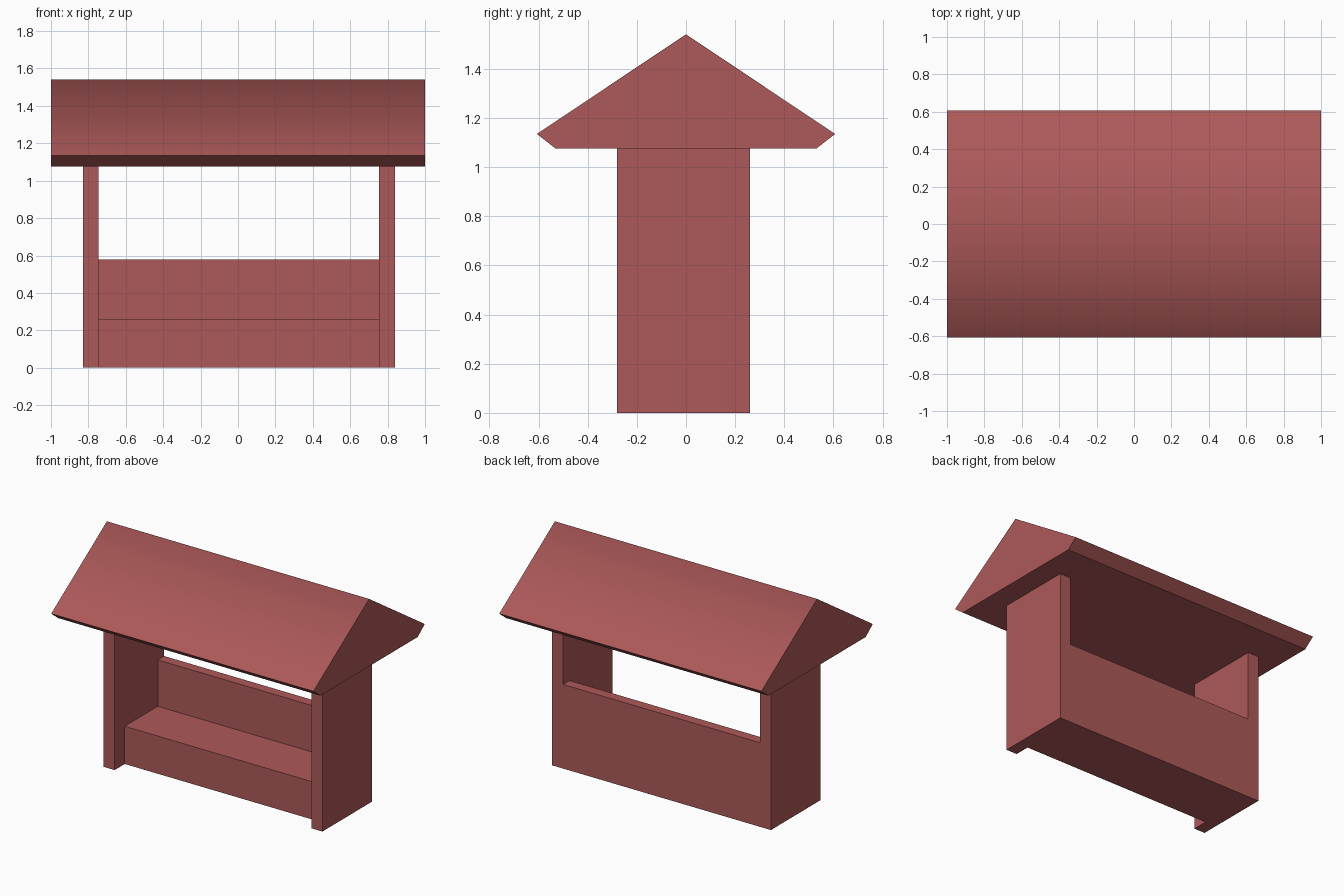
import bpy, bmesh

cube = bpy.data.objects.get("Cube")
if cube:
    bpy.data.objects.remove(cube, do_unlink=True)

# Single painted colour
paint = bpy.data.materials.new("dusty_red")
paint.use_nodes = True
colour = (0.42, 0.10, 0.10, 1)
paint.diffuse_color = colour
paint.node_tree.nodes["Principled BSDF"].inputs["Base Color"].default_value = colour


def extrude_profile(name, profile, x0, x1):
    """Extrude a closed (y, z) profile along x from x0 to x1."""
    bm = bmesh.new()
    face = bm.faces.new([bm.verts.new((x0, y, z)) for y, z in profile])
    result = bmesh.ops.extrude_face_region(bm, geom=[face])
    moved = [v for v in result["geom"] if isinstance(v, bmesh.types.BMVert)]
    bmesh.ops.translate(bm, verts=moved, vec=(x1 - x0, 0, 0))
    bmesh.ops.recalc_face_normals(bm, faces=bm.faces)
    mesh = bpy.data.meshes.new(name)
    bm.to_mesh(mesh)
    bm.free()
    mesh.materials.append(paint)
    obj = bpy.data.objects.new(name, mesh)
    bpy.context.collection.objects.link(obj)
    return obj


FRONT, BACK, EAVE, RIDGE = -0.28, 0.26, 1.075, 1.54

# Side walls
wall = [(FRONT, 0), (BACK, 0), (BACK, EAVE), (FRONT, EAVE)]
extrude_profile("right_wall", wall, -0.83, -0.745)
extrude_profile("left_wall", wall, 0.755, 0.84)

# Bench seat with its low back panel
bench = [(-0.17, 0), (BACK, 0), (BACK, 0.58), (0.19, 0.58), (0.19, 0.26), (-0.17, 0.26)]
extrude_profile("bench", bench, -0.745, 0.755)

# Gable roof with undercut eaves
half_roof = [(0.53, EAVE), (0.607, 1.135)]
roof = extrude_profile(
    "roof",
    half_roof + [(0, RIDGE)] + [(-y, z) for y, z in reversed(half_roof)],
    -1, 1)

# Soft shading across the ridge only, every other edge stays sharp
mesh = roof.data
for poly in mesh.polygons:
    poly.use_smooth = True
for edge in mesh.edges:
    edge.use_edge_sharp = any(mesh.vertices[i].co.z < RIDGE - 0.01 for i in edge.vertices) \
        or abs(mesh.vertices[edge.vertices[0]].co.x - mesh.vertices[edge.vertices[1]].co.x) < 0.01
